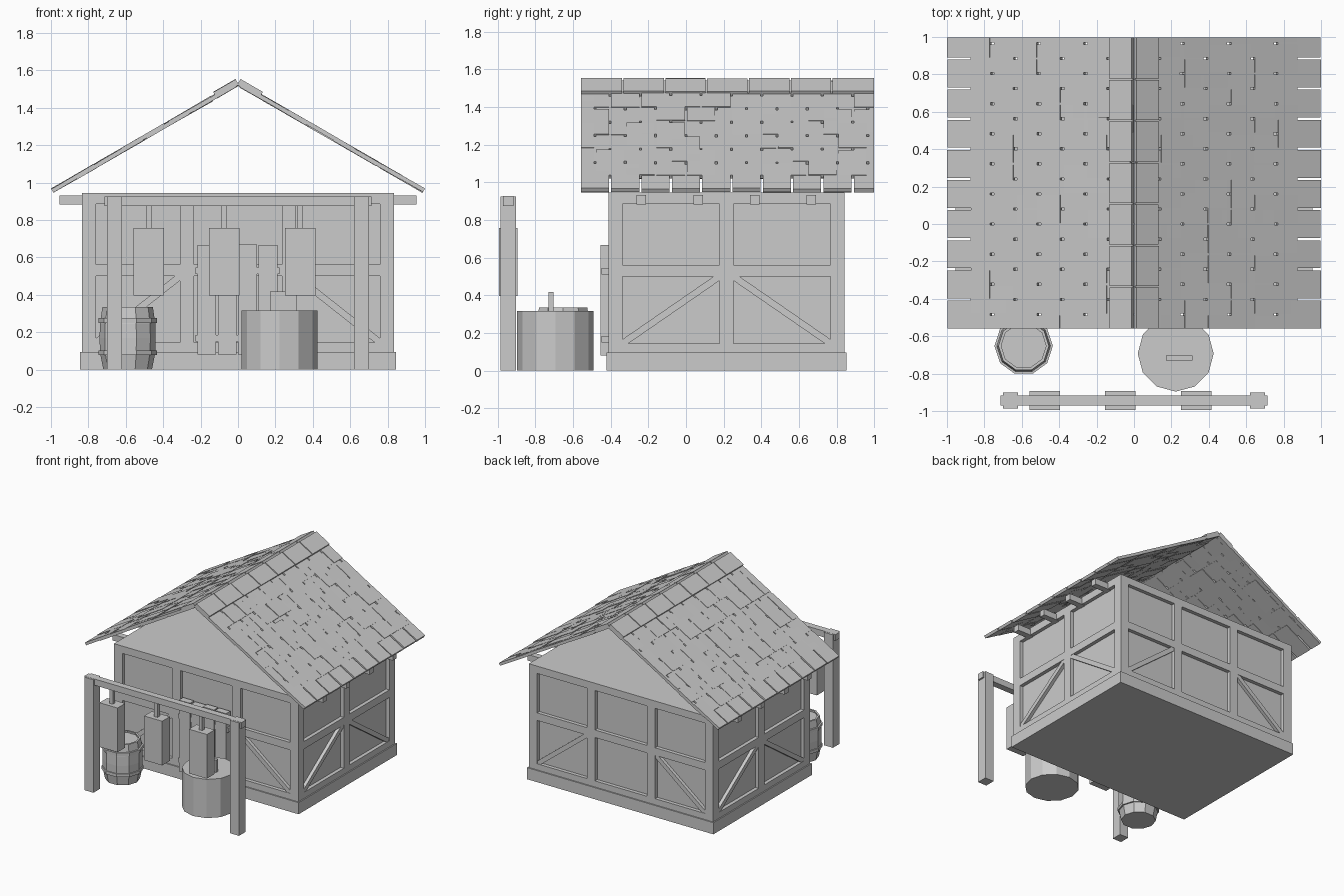
import bpy, bmesh, random
from math import radians, cos, sin, atan2, hypot, pi
from mathutils import Matrix, Vector

if "Cube" in bpy.data.objects:
    bpy.data.objects.remove(bpy.data.objects["Cube"])

random.seed(4)
I = Matrix.Identity(4)


def box(bm, x0, x1, y0, y1, z0, z1, m=I):
    """Add a box given by its limits, placed by matrix m."""
    c = Vector(((x0 + x1) / 2, (y0 + y1) / 2, (z0 + z1) / 2))
    s = Matrix.Diagonal((x1 - x0, y1 - y0, z1 - z0, 1))
    bmesh.ops.create_cube(bm, size=1, matrix=m @ Matrix.Translation(c) @ s)


def finish(name, bm):
    bmesh.ops.recalc_face_normals(bm, faces=bm.faces)
    me = bpy.data.meshes.new(name)
    bm.to_mesh(me)
    bm.free()
    ob = bpy.data.objects.new(name, me)
    bpy.context.collection.objects.link(ob)
    return ob


def boxes(name, items, m=I):
    bm = bmesh.new()
    for b in items:
        box(bm, *b, m)
    return finish(name, bm)


def lathe(name, profile, sides, x, y):
    """Closed solid of revolution from (radius, z) points."""
    bm = bmesh.new()
    rings = [[bm.verts.new((x + r * cos(2 * pi * i / sides), y + r * sin(2 * pi * i / sides), z))
              for i in range(sides)] for r, z in profile]
    for a, b in zip(rings, rings[1:]):
        for i in range(sides):
            j = (i + 1) % sides
            bm.faces.new((a[i], a[j], b[j], b[i]))
    bm.faces.new(rings[0])
    bm.faces.new(rings[-1])
    return finish(name, bm)


# House core and plinth
X, Y0, Y1, TOP, D = 0.835, -0.412, 0.842, 0.945, 0.03
YC, HY = (Y0 + Y1) / 2, (Y1 - Y0) / 2
boxes("house_core", [(-X + D, X - D, Y0 + D, Y1 - D, 0.02, TOP)])
boxes("plinth", [(-0.845, 0.845, Y0 - 0.01, Y1 + 0.01, 0, 0.095)])


# Timber frame of one wall: local x along wall, outer face at y = 0, inside +y
def wall(name, half, mids, m):
    bm = bmesh.new()
    w = 0.075
    posts = [-half + w / 2] + mids + [half - w / 2]
    for p in posts:
        box(bm, p - w / 2, p + w / 2, 0, D, 0.05, TOP, m)
    for a, b in zip(posts, posts[1:]):
        for z0, z1 in ((0.05, 0.145), (0.5, 0.562), (0.885, TOP)):
            box(bm, a + w / 2, b - w / 2, 0, D, z0, z1, m)
    # diagonal braces in the outer lower bays
    a, b = posts[0] + w / 2, posts[1] - w / 2
    ln, ang = hypot(b - a, 0.355), atan2(0.355, b - a)
    for s in (1, -1):
        t = Matrix.Translation((s * (a + b) / 2, 0, 0.322)) @ Matrix.Rotation(-s * ang, 4, 'Y')
        box(bm, -ln / 2, ln / 2, 0.003, D + 0.005, -0.018, 0.018, m @ t)
    finish(name, bm)


def place(x, y, deg):
    return Matrix.Translation((x, y, 0)) @ Matrix.Rotation(radians(deg), 4, 'Z')


wall("front_wall_frame", X, [-0.272, 0.272], place(0, Y0, 0))
wall("back_wall_frame", X, [-0.272, 0.272], place(0, Y1, 180))
wall("right_wall_frame", HY, [0], place(X, YC, 90))
wall("left_wall_frame", HY, [0], place(-X, YC, -90))

# Projecting beam ends under the eaves
boxes("eave_beam_ends", [(min(s * 0.8, s * 0.955), max(s * 0.8, s * 0.955), y - 0.025, y + 0.025, 0.882, 0.932)
                         for s in (1, -1) for y in (-0.237, 0.064, 0.365, 0.666)])

# Roof: loose shingles laid nearly in one plane, open gables
RY0, RY1, C30 = -0.558, 0.997, cos(radians(30))
for side, s in (("right", 1), ("left", -1)):
    m = Matrix.Translation((0, 0, 1.53)) @ Matrix.Rotation(radians(30 * s), 4, 'Y')
    bm = bmesh.new()
    for row in range(8):
        lo = 0.993 - 0.125 * row
        hi = max(lo - 0.228, 0)
        y = 0.885 + 0.161 - (0.0805 if row % 2 else 0) + 0.161
        while y > RY0:
            a, b = max(y - 0.161 + 0.006, RY0), min(y - 0.006, RY1)
            if b - a > 0.01:
                h = random.uniform(-0.003, 0.003)
                u = sorted((s * lo / C30, s * hi / C30))
                tilt = Matrix.Translation((s * lo, 0, 0)) @ Matrix.Rotation(
                    radians(random.uniform(-0.6, 0.6)), 4, 'Y') @ Matrix.Translation((-s * lo, 0, 0))
                box(bm, u[0], u[1], a, b, h - 0.011, h + 0.011, m @ tilt)
            y -= 0.161
    finish(side + "_roof_shingles", bm)
    # ridge caps
    caps, step = [], (RY1 - RY0) / 7
    for i in range(7):
        h = random.uniform(-0.002, 0.001)
        u = sorted((0, s * 0.138))
        caps.append((u[0], u[1], RY0 + i * step + 0.004 * (i > 0), RY0 + (i + 1) * step - 0.004 * (i < 6),
                     0.002 + h, 0.0265 + h))
    boxes(side + "_ridge_caps", caps, m)

# Plank door with two battens
boxes("door_planks", [(-0.217 + 0.109 * i, -0.117 + 0.109 * i, -0.455, -0.4, 0.08, z)
                      for i, z in enumerate((0.665, 0.66, 0.668, 0.667))])
boxes("door_battens", [(-0.228, 0.222, -0.448, -0.4, z, z + 0.035) for z in (0.15, 0.51)])

# Hanging rack in front
RY = -0.944
boxes("rack_posts", [(x - 0.04, x + 0.04, RY - 0.042, RY + 0.042, 0, 0.925) for x in (-0.66, 0.66)])
boxes("rack_beam", [(-0.713, 0.713, RY - 0.027, RY + 0.027, 0.875, 0.926)])
signs = (-0.478, -0.073, 0.332)
boxes("hanging_blocks", [(x - 0.082, x + 0.082, RY - 0.05, RY + 0.05, 0.395, 0.757) for x in signs])
boxes("hanging_straps", [(x - 0.015, x + 0.015, RY - 0.015, RY + 0.015, 0.75, 0.88) for x in signs])

# Round tub with an upright handle
lathe("tub", [(0.203, 0), (0.203, 0.317)], 12, 0.223, -0.693)
boxes("tub_handle", [(0.17, 0.312, -0.731, -0.703, 0.31, 0.418)])

# Barrel with recessed lid and two hoops
BX, BY = -0.59, -0.652
lathe("barrel", [(0.13, 0), (0.148, 0.09), (0.15, 0.168), (0.148, 0.245), (0.135, 0.335),
                 (0.12, 0.335), (0.122, 0.32)], 10, BX, BY)
for n, z in (("lower", 0.078), ("upper", 0.25)):
    lathe(n + "_barrel_hoop", [(0.14, z - 0.001), (0.156, z), (0.156, z + 0.025), (0.14, z + 0.026)], 10, BX, BY)
